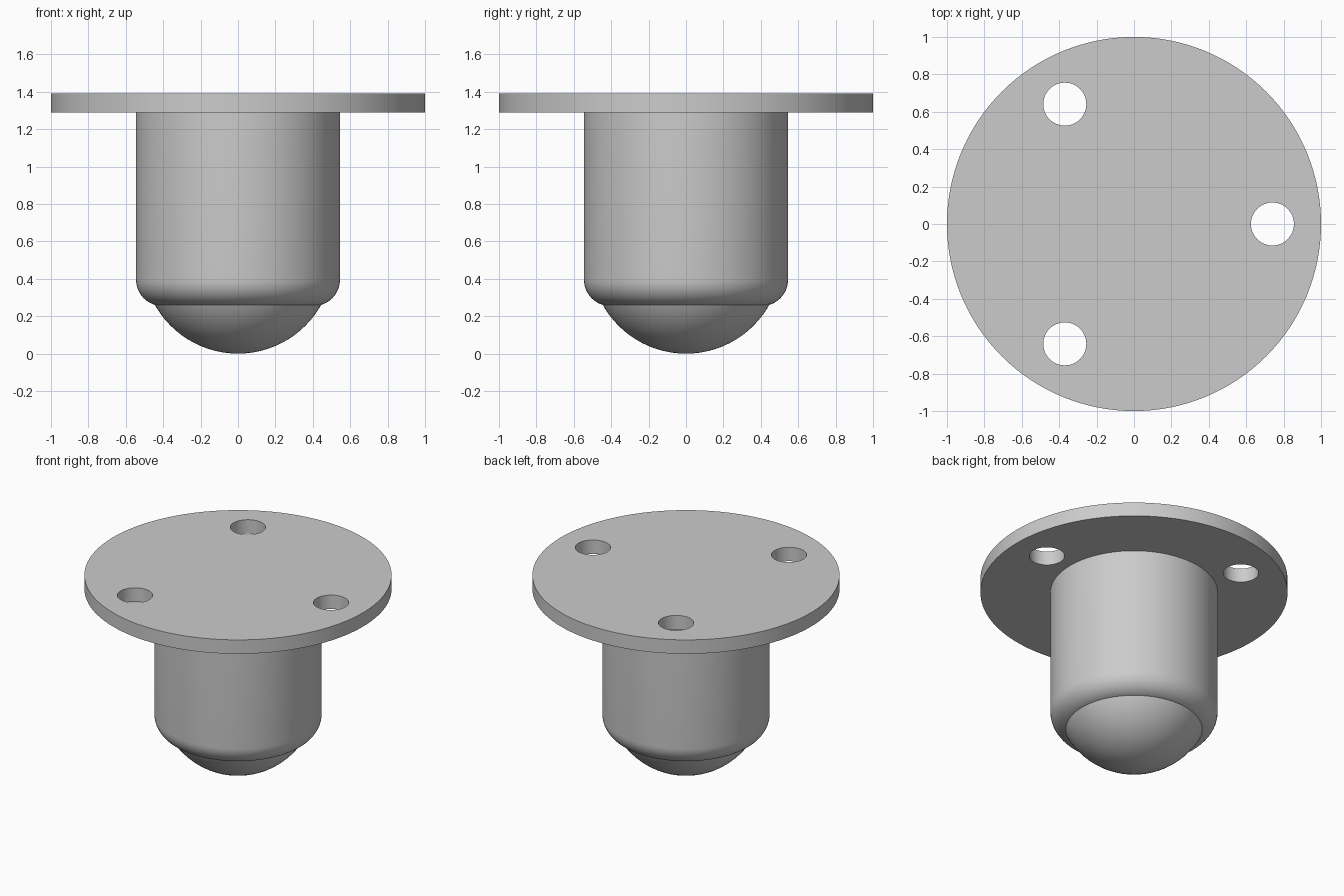
import bpy, math

cube = bpy.data.objects.get("Cube")
if cube:
    bpy.data.objects.remove(cube, do_unlink=True)

SEGMENTS = 96
PLATE_BOTTOM, PLATE_TOP = 1.29, 1.39

steel = bpy.data.materials.new("light_grey_metal")
grey = (0.6, 0.6, 0.6, 1)
steel.diffuse_color = grey
steel.use_nodes = True
steel.node_tree.nodes["Principled BSDF"].inputs["Base Color"].default_value = grey


def smooth(obj):
    bpy.ops.object.select_all(action="DESELECT")
    obj.select_set(True)
    bpy.context.view_layer.objects.active = obj
    bpy.ops.object.shade_smooth_by_angle(angle=math.radians(30))


def lathe(name, profile):
    """Spin (radius, z) points, listed bottom to top, with both ends on the axis."""
    verts, rings = [], []
    for r, z in profile:
        count = SEGMENTS if r > 1e-5 else 1
        rings.append([len(verts) + i for i in range(count)])
        for i in range(count):
            a = math.tau * i / SEGMENTS
            verts.append((r * math.cos(a), r * math.sin(a), z))
    faces = []
    for low, high in zip(rings, rings[1:]):
        for i in range(SEGMENTS):
            j = (i + 1) % SEGMENTS
            if len(low) == 1:
                faces.append((low[0], high[j], high[i]))
            elif len(high) == 1:
                faces.append((low[i], low[j], high[0]))
            else:
                faces.append((low[i], low[j], high[j], high[i]))
    mesh = bpy.data.meshes.new(name)
    mesh.from_pydata(verts, [], faces)
    mesh.materials.append(steel)
    obj = bpy.data.objects.new(name, mesh)
    bpy.context.collection.objects.link(obj)
    smooth(obj)
    return obj


def cylinder(name, radius, bottom, top, x=0, y=0, sides=SEGMENTS):
    bpy.ops.mesh.primitive_cylinder_add(vertices=sides, radius=radius, depth=top - bottom,
                                        location=(x, y, (top + bottom) / 2))
    obj = bpy.context.object
    obj.name = name
    obj.data.materials.append(steel)
    return obj


# Round mounting plate with three bolt holes
plate = cylinder("mounting_plate", 1, PLATE_BOTTOM, PLATE_TOP, sides=128)
for k in range(3):
    a = math.tau * k / 3
    cutter = cylinder("bolt_hole_cutter", 0.115, PLATE_BOTTOM - 0.1, PLATE_TOP + 0.1,
                      0.74 * math.cos(a), 0.74 * math.sin(a), sides=48)
    cutter.hide_render = True
    cut = plate.modifiers.new("bolt_hole", "BOOLEAN")
    cut.operation = "DIFFERENCE"
    cut.solver = "EXACT"
    cut.object = cutter
    bpy.context.view_layer.objects.active = plate
    bpy.ops.object.modifier_apply(modifier=cut.name)
    bpy.data.objects.remove(cutter, do_unlink=True)
smooth(plate)

# Cylindrical housing with a rounded lower edge
R, BOTTOM, FILLET = 0.545, 0.255, 0.14
profile = [(0, BOTTOM)]
for k in range(13):
    a = math.pi / 2 * k / 12
    profile.append((R - FILLET + FILLET * math.sin(a), BOTTOM + FILLET - FILLET * math.cos(a)))
profile += [(R, PLATE_BOTTOM), (0, PLATE_BOTTOM)]
lathe("housing", profile)

# Ball showing through the bottom of the housing
BALL = 0.51
lathe("ball", [(BALL * math.sin(math.pi * k / 40), BALL - BALL * math.cos(math.pi * k / 40))
               for k in range(41)])
